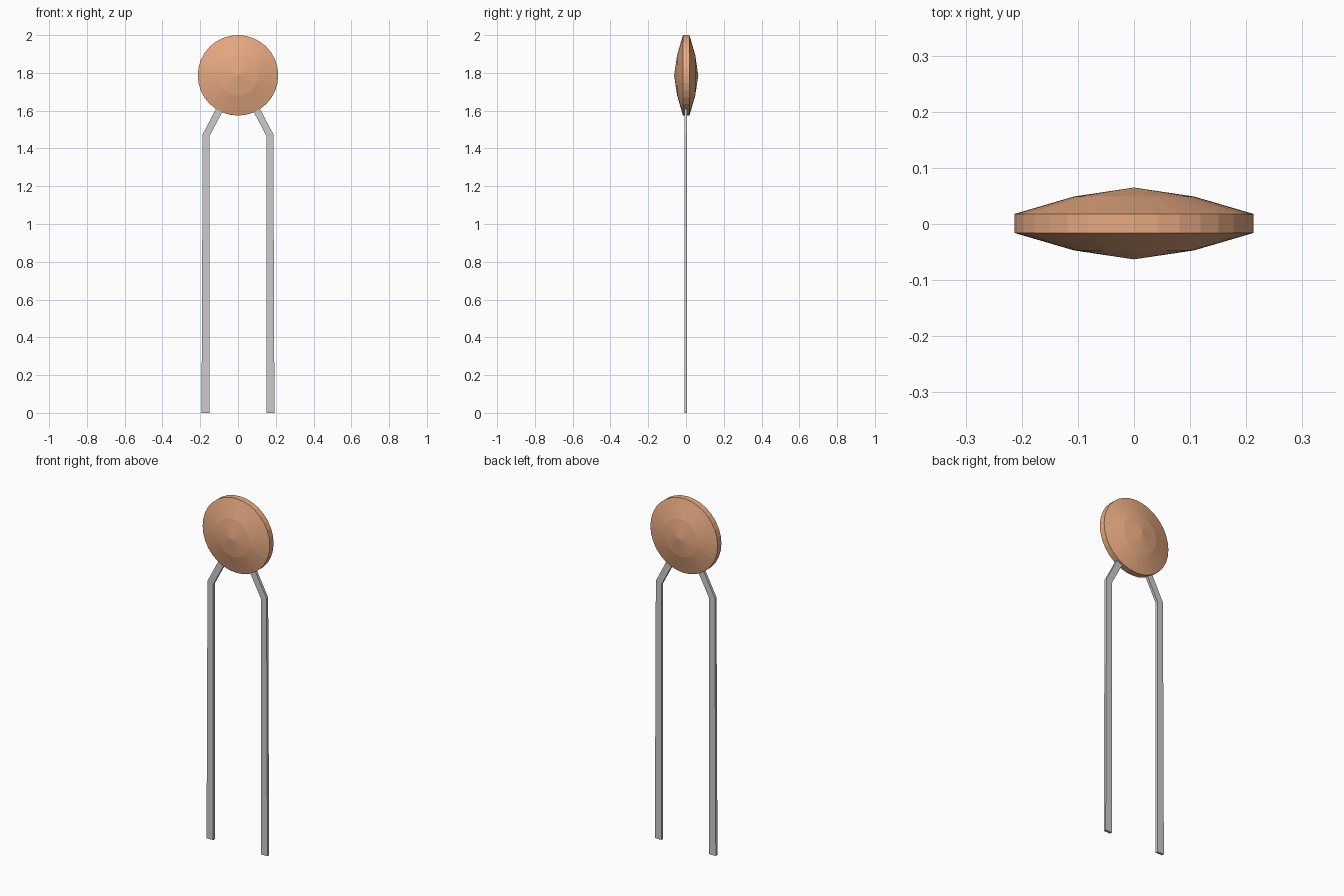
import bpy, bmesh, math

if "Cube" in bpy.data.objects:
    bpy.data.objects.remove(bpy.data.objects["Cube"])

def material(name, rgb):
    m = bpy.data.materials.new(name)
    m.diffuse_color = (*rgb, 1)
    m.use_nodes = True
    m.node_tree.nodes["Principled BSDF"].inputs["Base Color"].default_value = m.diffuse_color
    return m

def add_object(name, bm, mat=None):
    bmesh.ops.recalc_face_normals(bm, faces=bm.faces)
    me = bpy.data.meshes.new(name)
    bm.to_mesh(me)
    bm.free()
    ob = bpy.data.objects.new(name, me)
    bpy.context.collection.objects.link(ob)
    if mat:
        me.materials.append(mat)
    return ob

# Lens-shaped disc body: (radius, y) profile spun around the y axis
SIDES, CENTRE_Z = 32, 1.787
profile = [(0, -0.063), (0.107, -0.047), (0.213, -0.016),
           (0.213, 0.018), (0.107, 0.049), (0, 0.065)]
bm = bmesh.new()
rings = []
for r, y in profile:
    n = SIDES if r else 1
    rings.append([bm.verts.new((r * math.sin(i * math.tau / n), y,
                                CENTRE_Z + r * math.cos(i * math.tau / n)))
                  for i in range(n)])
for a, b in zip(rings, rings[1:]):
    for i in range(SIDES):
        j = (i + 1) % SIDES
        quad = [a[i % len(a)], a[j % len(a)], b[j % len(b)], b[i % len(b)]]
        bm.faces.new(list(dict.fromkeys(quad)))
add_object("disc_body", bm, material("orange_coating", (0.80, 0.40, 0.22)))

# Bent flat wire legs: outer/inner outline pairs (x, z) from foot to top
outline = [((0.193, 0), (0.151, 0)),
           ((0.187, 1.475), (0.151, 1.465)),
           ((0.111, 1.62), (0.077, 1.605))]
Y0, Y1 = -0.009, 0.006
for side, name in ((-1, "left_leg"), (1, "right_leg")):
    bm = bmesh.new()
    loops = []
    for (xo, zo), (xi, zi) in outline:
        loops.append([bm.verts.new((side * x, y, z)) for x, y, z in
                      ((xo, Y0, zo), (xi, Y0, zi), (xi, Y1, zi), (xo, Y1, zo))])
    for a, b in zip(loops, loops[1:]):
        for i in range(4):
            j = (i + 1) % 4
            bm.faces.new((a[i], a[j], b[j], b[i]))
    bm.faces.new(loops[0])
    bm.faces.new(loops[-1])
    add_object(name, bm)
